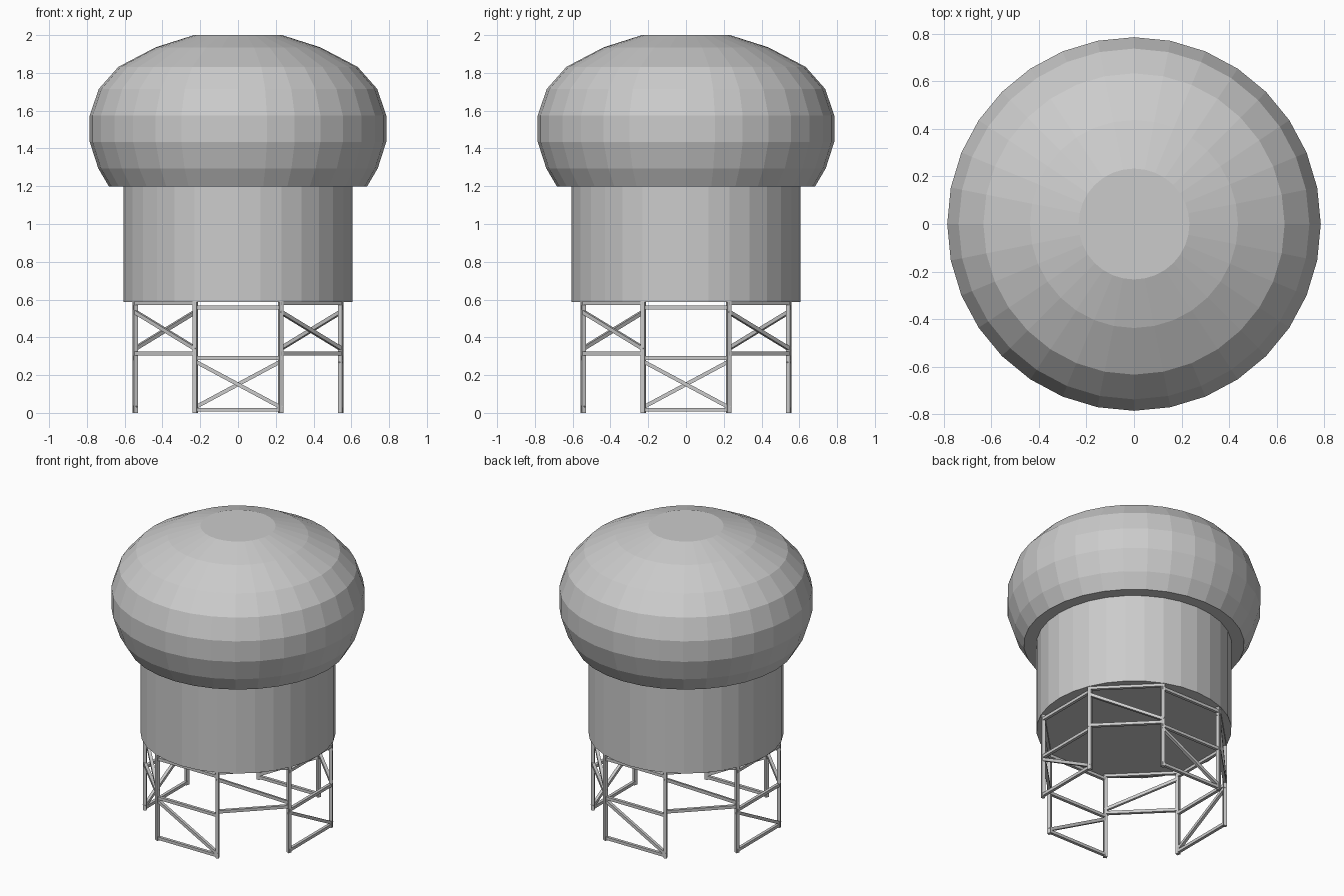
import bpy, bmesh
from math import sin, cos, radians, tau
from mathutils import Vector, Matrix

if "Cube" in bpy.data.objects:
    bpy.data.objects.remove(bpy.data.objects["Cube"])

SIDES = 32


def lathe(name, profile):
    """Capped, flat-faced solid of revolution from (radius, z) points."""
    bm = bmesh.new()
    rings = [[bm.verts.new((r * cos(tau * i / SIDES), r * sin(tau * i / SIDES), z))
              for i in range(SIDES)] for r, z in profile]
    for a, b in zip(rings, rings[1:]):
        for i in range(SIDES):
            j = (i + 1) % SIDES
            bm.faces.new((a[i], a[j], b[j], b[i]))
    bm.faces.new(rings[0][::-1])
    bm.faces.new(rings[-1])
    finish(name, bm)


def finish(name, bm):
    mesh = bpy.data.meshes.new(name)
    bm.to_mesh(mesh)
    bm.free()
    bpy.context.collection.objects.link(bpy.data.objects.new(name, mesh))


def beam(name, start, end, side, extra=0.0):
    """Square bar between two points, one face turned outward."""
    d = (end - start).normalized()
    mid = (start + end) / 2
    out = Vector((mid.x, mid.y, 0)).normalized()
    across = d.cross(out)
    turn = Matrix((out, across, d)).transposed().to_4x4()
    size = Matrix.Diagonal((side, side, (end - start).length + extra, 1))
    bm = bmesh.new()
    bmesh.ops.create_cube(bm, size=1, matrix=Matrix.Translation(mid) @ turn @ size)
    finish(name, bm)


# Tank and bulging roof
lathe("tank_wall", [(0.605, 0.588), (0.605, 1.2)])
lathe("dome_roof", [(0.683, 1.198), (0.74, 1.295), (0.785, 1.435), (0.785, 1.575),
                    (0.737, 1.715), (0.633, 1.832), (0.437, 1.935), (0.233, 2.0)])


def leg_point(k, z):
    a = radians(-22.5 + 45 * k)
    return Vector((0.59 * cos(a), 0.59 * sin(a), z))


# Eight legs with staggered bracing: low on the main sides, high on the corners
for k in range(8):
    beam(f"leg_{k}", leg_point(k, 0), leg_point(k, 0.592), 0.022)
    if k % 2 == 0:
        rails, high, low = (0.017, 0.291, 0.558), 0.272, 0.03
    else:
        rails, high, low = (0.315, 0.58), 0.535, 0.34
    for n, z in enumerate(rails):
        beam(f"rail_{k}_{n}", leg_point(k, z), leg_point(k + 1, z), 0.02, 0.015)
    beam(f"diagonal_brace_{k}", leg_point(k, high), leg_point(k + 1, low), 0.02, 0.015)
